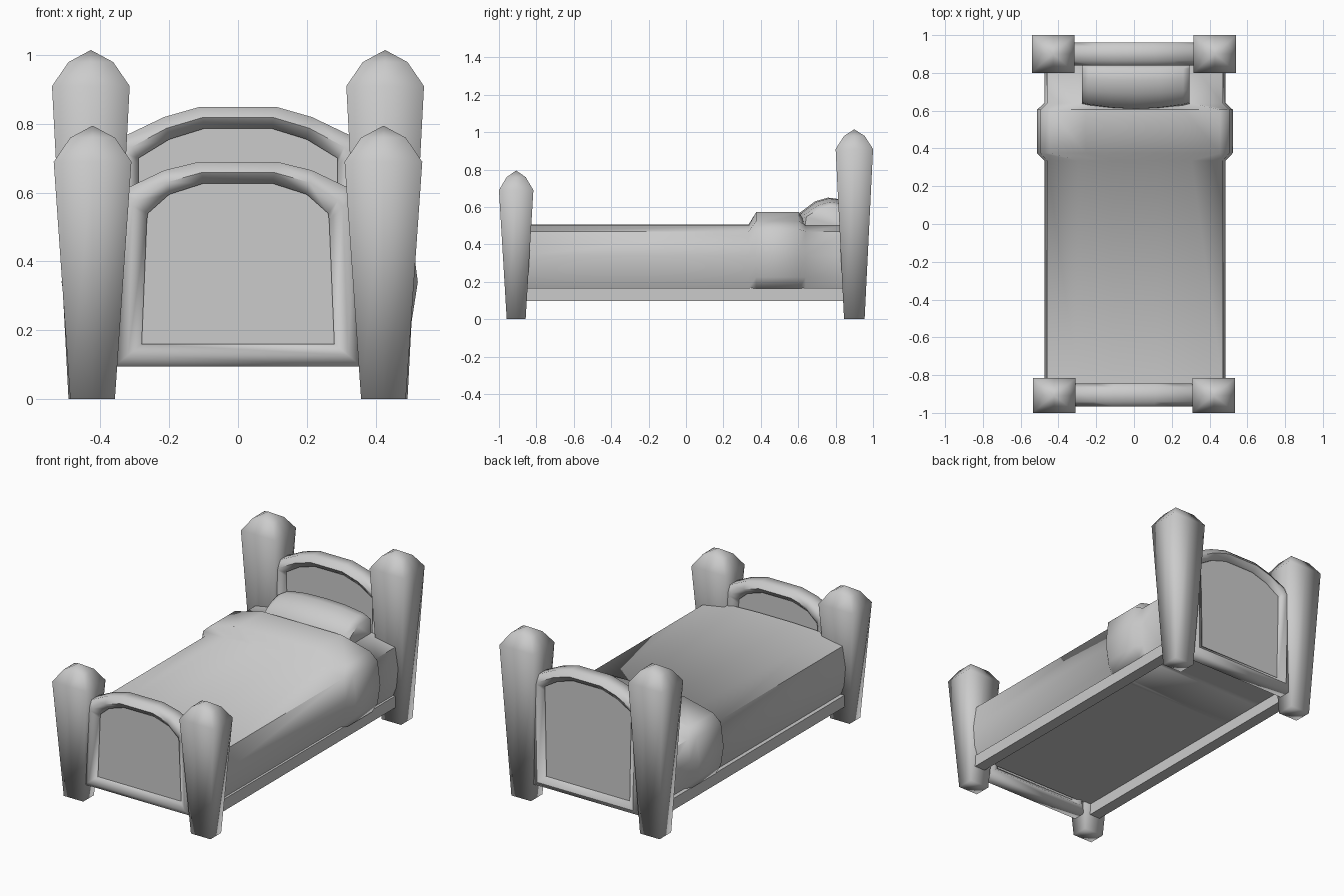
import bpy, bmesh, math

if "Cube" in bpy.data.objects:
    bpy.data.objects.remove(bpy.data.objects["Cube"])


def loft(name, rings, angle=60):
    """Skin a list of equal-length closed rings and cap both ends."""
    bm = bmesh.new()
    vs = [[bm.verts.new(p) for p in r] for r in rings]
    n = len(rings[0])
    for a, b in zip(vs, vs[1:]):
        for i in range(n):
            j = (i + 1) % n
            bm.faces.new((a[i], a[j], b[j], b[i]))
    bm.faces.new(vs[0])
    bm.faces.new(vs[-1])
    bmesh.ops.remove_doubles(bm, verts=bm.verts, dist=1e-5)
    bmesh.ops.recalc_face_normals(bm, faces=bm.faces)
    me = bpy.data.meshes.new(name)
    bm.to_mesh(me)
    bm.free()
    ob = bpy.data.objects.new(name, me)
    bpy.context.collection.objects.link(ob)
    bpy.ops.object.select_all(action='DESELECT')
    ob.select_set(True)
    bpy.context.view_layer.objects.active = ob
    bpy.ops.object.shade_smooth_by_angle(angle=math.radians(angle))
    return ob


def post(name, x, y, h, dy):
    # tapered square post with a domed top
    rings = []
    for z, hx, hy in ((0, .065, dy * .55), (h - .105, .113, dy),
                      (h - .035, .065, dy * .55), (h, 0, 0)):
        rings.append([(x + sx * hx, y + sy * hy, z) for sx, sy in
                      ((-1, -1), (0, -1), (1, -1), (1, 0),
                       (1, 1), (0, 1), (-1, 1), (-1, 0))])
    loft(name, rings, 100)


def mirrored(half):
    return half + [(-x, z) for x, z in reversed(half)]


def board(name, y, outer, inner):
    # arched board: rounded frame around a recessed panel on both sides
    o, i = mirrored(outer), mirrored(inner)
    m = [((a[0] + b[0]) / 2, (a[1] + b[1]) / 2) for a, b in zip(o, i)]
    steps = ((i, -.025), (i, -.035), (m, -.06), (o, -.035),
             (o, .035), (m, .06), (i, .035), (i, .025))
    loft(name, [[(x, y + d, z) for x, z in r] for r, d in steps], 65)


# Posts
for side, s in (("left", -1), ("right", 1)):
    post("head_post_" + side, s * .428, .90, 1.015, .10)
    post("foot_post_" + side, s * .423, -.908, .795, .092)

# Headboard and footboard
board("headboard", .90,
      [(.36, .095), (.36, .745), (.33, .765), (.215, .82), (.11, .85)],
      [(.28, .16), (.29, .68), (.29, .70), (.20, .755), (.097, .787)])
board("footboard", -.905,
      [(.36, .095), (.345, .60), (.32, .615), (.215, .665), (.113, .69)],
      [(.28, .16), (.265, .52), (.262, .54), (.20, .595), (.10, .627)])

# Mattress with blanket, swelling at the folded-back band
plain = [(.44, .165), (.465, .225), (.48, .34), (.465, .47), (.30, .50), (.12, .507)]
fold = [(.465, .165), (.50, .225), (.518, .34), (.50, .48), (.45, .525), (.26, .572)]
stations = ((-.86, plain), (.335, plain), (.375, fold),
            (.605, fold), (.64, plain), (.85, plain))
loft("blanket", [[(x + .005, y, z) for x, z in mirrored(s)] for y, s in stations], 60)

# Pillow, tapering to both ends
profile = [(.60, .49), (.61, .57), (.69, .63), (.76, .65), (.82, .642), (.842, .62), (.842, .49)]
rings = []
for x, front, k in ((-.275, .035, .72), (-.24, .025, .85), (-.12, .008, .97), (.01, 0, 1),
                    (.14, .008, .97), (.26, .025, .85), (.295, .035, .72)):
    rings.append([(x, y + front * (.842 - y) / .242, .49 + (z - .49) * k)
                  for y, z in profile])
loft("pillow", rings, 65)

# Side rails
for side, s in (("left", -1), ("right", 1)):
    bpy.ops.mesh.primitive_cube_add(size=1, location=(s * .425, 0, .133))
    rail = bpy.context.object
    rail.name = "side_rail_" + side
    rail.scale = (.07, 1.72, .07)
